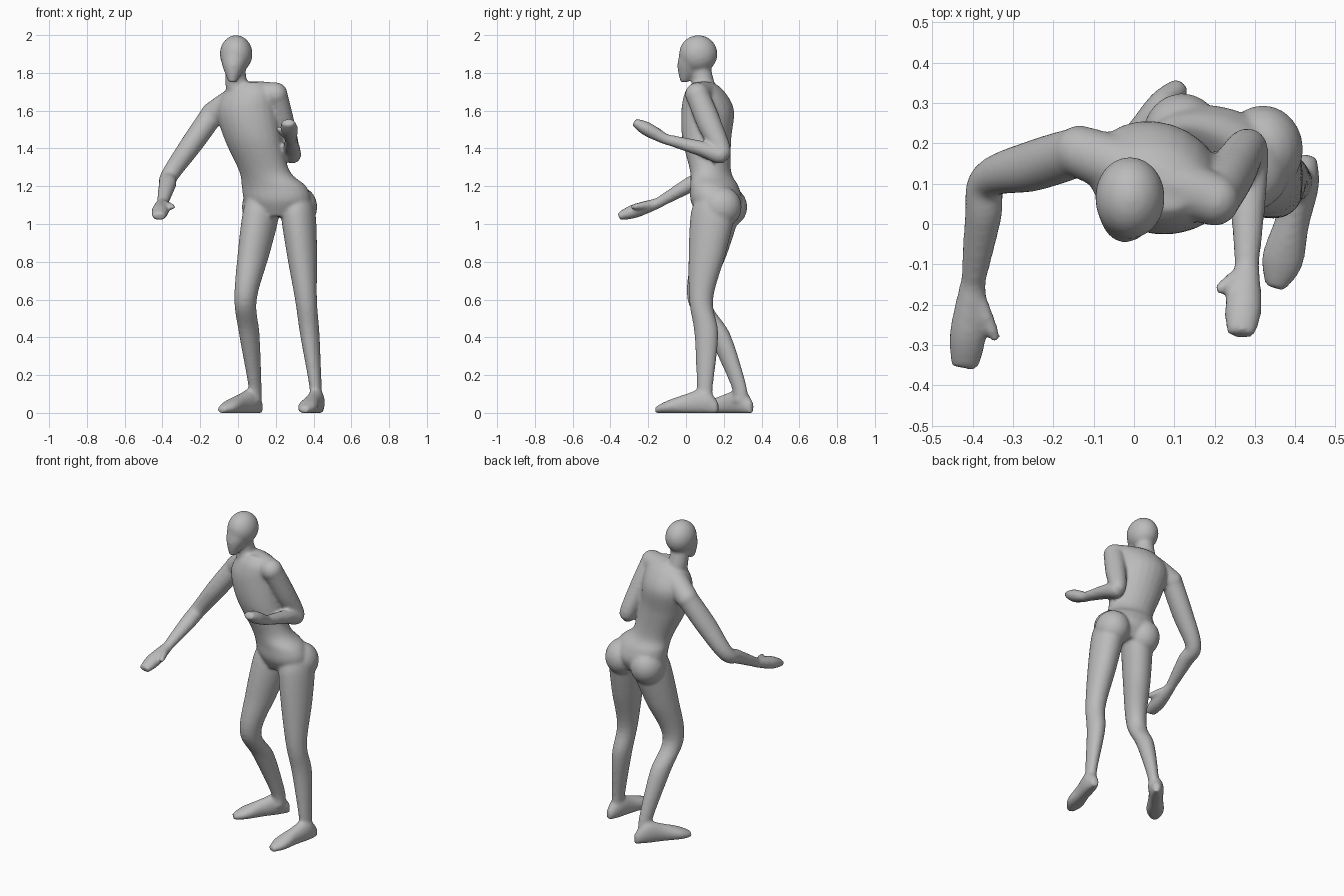
import bpy, bmesh, math
from mathutils import Matrix, Vector

cube = bpy.data.objects.get("Cube")
if cube:
    bpy.data.objects.remove(cube)

SIDES, STEPS = 24, 6
UP = Vector((0, 0, 1))
BACK = Vector((0, 1, 0))
bm = bmesh.new()


def spline(keys):
    """Smooth curve through all the given section vectors."""
    padded = [keys[0]] + keys + [keys[-1]]
    points = []
    for before, start, end, after in zip(padded, padded[1:], padded[2:], padded[3:]):
        leave, arrive = (end - before) / 2, (after - start) / 2
        for step in range(STEPS):
            t = step / STEPS
            blend = t * t * (3 - 2 * t)
            points.append(start.lerp(end, blend) + leave * (t * (1 - t) ** 2)
                          - arrive * (t * t * (1 - t)))
    return points + [keys[-1]]


def tube(path, widths, depths, yaw=0, axis=None):
    """Closed tube of elliptical rings; axis fixes the direction the rings face."""
    keys = [Vector((*place, width, width * depth))
            for place, width, depth in zip(path, widths, depths)]
    sections = spline(keys)
    centres = [Vector(section[:3]) for section in sections]
    across = Matrix.Rotation(math.radians(yaw), 3, 'Z') @ Vector((1, 0, 0))
    rings = []
    for index, section in enumerate(sections):
        ahead = centres[min(index + 1, len(centres) - 1)]
        behind = centres[max(index - 1, 0)]
        facing = (axis or ahead - behind).normalized()
        side = (across - facing * across.dot(facing)).normalized()
        front = facing.cross(side)
        ring = []
        for corner in range(SIDES):
            angle = math.tau * corner / SIDES
            spot = (centres[index] + side * (math.cos(angle) * section[3])
                    + front * (math.sin(angle) * section[4]))
            spot.z = max(spot.z, 0)
            ring.append(bm.verts.new(spot))
        rings.append(ring)
    for lower, upper in zip(rings, rings[1:]):
        for corner in range(SIDES):
            after = (corner + 1) % SIDES
            bm.faces.new((lower[corner], lower[after], upper[after], upper[corner]))
    bm.faces.new(rings[0][::-1])
    bm.faces.new(rings[-1])


def ball(centre, radii):
    bmesh.ops.create_uvsphere(bm, u_segments=SIDES, v_segments=SIDES // 2, radius=1,
                              matrix=Matrix.LocRotScale(centre, None, Vector(radii)))


def leg(hip, knee, ankle, yaw):
    """Thigh, calf and buttock hung on three joints."""
    hip, knee, ankle = Vector(hip), Vector(knee), Vector(ankle)
    thigh = hip.lerp(knee, .45)
    calf = knee.lerp(ankle, .4) + BACK * .02
    path = [hip + UP * .08, hip, thigh, knee, calf, ankle, ankle - UP * .08]
    tube(path, (.07, .09, .08, .058, .051, .032, .032),
         (1.3, 1.3, 1.25, 1.1, 1.25, 1.35, 1.3), yaw, UP)
    ball(hip + BACK * .045 + UP * .04, (.1, .11, .11))


def foot(heel, toe):
    """Flat-soled foot swelling at the instep and the ball."""
    heel, toe = Vector(heel), Vector(toe)
    along = toe - heel
    widths = (.02, .042, .043, .052, .025)
    heights = (.03, .07, .055, .036, .018)
    path = [heel.lerp(toe, part) + UP * height * .85
            for part, height in zip((0, .2, .5, .8, 1), heights)]
    ratios = [height / width for height, width in zip(heights, widths)]
    tube(path, widths, ratios, math.degrees(math.atan2(along.y, along.x)) + 90, along)


def arm(shoulder, elbow, wrist, fingertip, thumb_tip):
    """Upper arm, forearm, mitten hand and thumb hung on their joints."""
    shoulder, elbow, wrist, fingertip, thumb_tip = map(
        Vector, (shoulder, elbow, wrist, fingertip, thumb_tip))
    path = [shoulder, shoulder.lerp(elbow, .5), elbow, elbow.lerp(wrist, .35), wrist]
    tube(path, (.062, .058, .047, .046, .03), (1, 1.1, 1, .9, .9))
    ball(shoulder, (.063, .065, .065))
    palm = wrist.lerp(fingertip, .6)
    tube([wrist.lerp(elbow, .1), wrist, palm, fingertip],
         (.03, .032, .046, .035), (.9, .9, .8, .6))
    thumb_root = wrist.lerp(palm, .1)
    tube([thumb_root, thumb_root.lerp(thumb_tip, .6), thumb_tip],
         (.025, .02, .012), (1, 1, 1))


# Head: skull, tapering face and neck
skull = Vector((-.01, .065, 1.9))
chin = Vector((-.03, -.01, 1.75))
ball(skull, (.087, .102, .1))
tube([skull, skull.lerp(chin, .45), chin], (.085, .062, .02), (1.18, 1.25, 1), -8, UP)
tube([Vector((.03, .1, 1.66)), Vector((-.01, .09, 1.76)), skull],
     (.085, .058, .05), (1, 1, 1), -15, UP)

# Torso from crotch to collar, leaning and twisted to the right
spine = [(.21, .16, 1.04), (.21, .16, 1.12), (.19, .15, 1.2), (.14, .13, 1.28),
         (.08, .11, 1.45), (.05, .115, 1.6), (.06, .1, 1.7), (.06, .09, 1.75)]
tube(spine, (.12, .18, .175, .137, .155, .165, .135, .08),
     (.75, .72, .7, .77, .82, .83, .75, .65), -18, UP)

# Legs and feet
leg((.32, .14, 1.05), (.36, .08, .6), (.41, .1, .14), -13)
foot((.435, .17, 0), (.35, -.16, 0))
leg((.12, .17, 1.05), (.04, .07, .6), (.09, .28, .14), -30)
foot((.12, .35, 0), (-.09, .08, 0))

# Arms and the shoulder girdle between them
left_shoulder, right_shoulder = Vector((.2, .06, 1.685)), Vector((-.135, .18, 1.58))
arm(left_shoulder, (.285, .19, 1.37), (.28, -.11, 1.45), (.265, -.275, 1.54),
    (.205, -.165, 1.51))
arm(right_shoulder, (-.36, .11, 1.26), (-.4, -.15, 1.11), (-.42, -.355, 1.04),
    (-.34, -.29, 1.09))
collar = left_shoulder.lerp(right_shoulder, .5) + UP * .04
tube([right_shoulder, collar, left_shoulder], (.065, .075, .065), (1, 1, 1), 90)

# Object holding all the parts
bmesh.ops.recalc_face_normals(bm, faces=bm.faces[:])
mesh = bpy.data.meshes.new("mannequin_body")
bm.to_mesh(mesh)
bm.free()
body = bpy.data.objects.new("mannequin_body", mesh)
bpy.context.scene.collection.objects.link(body)

# Fuse the parts into one soft skin
remesh = body.modifiers.new("fuse", 'REMESH')
remesh.mode = 'VOXEL'
remesh.voxel_size = .009
remesh.use_smooth_shade = True
soften = body.modifiers.new("soften", 'SMOOTH')
soften.factor = .5
soften.iterations = 8

# Plain grey skin
grey = bpy.data.materials.new("plain_grey")
grey.use_nodes = True
colour = (.5, .5, .5, 1)
grey.diffuse_color = colour
grey.node_tree.nodes["Principled BSDF"].inputs["Base Color"].default_value = colour
mesh.materials.append(grey)
